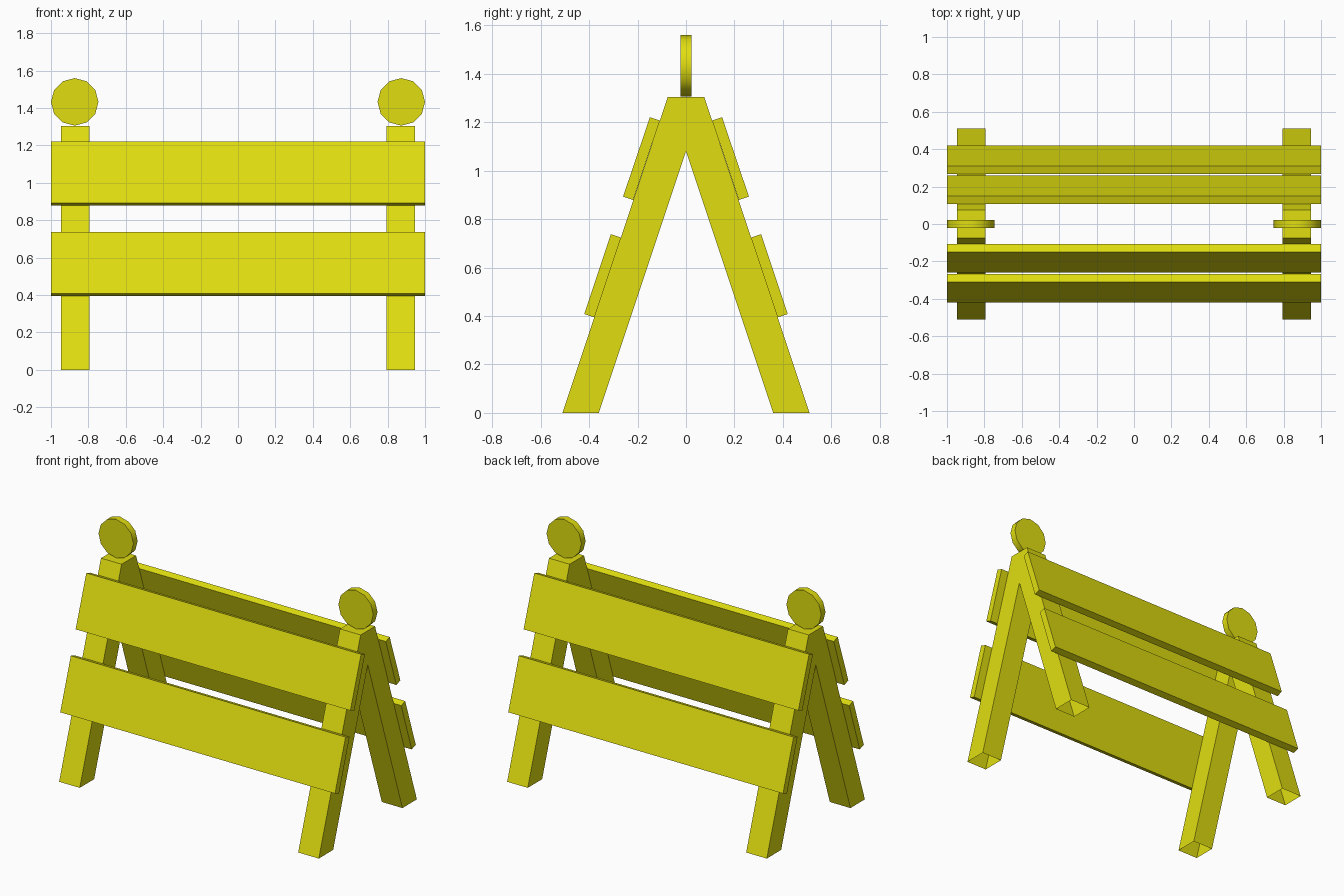
import bpy, bmesh, math
from mathutils import Matrix

cube = bpy.data.objects.get("Cube")
if cube:
    bpy.data.objects.remove(cube)

yellow = bpy.data.materials.new("barrier yellow")
yellow.use_nodes = True
colour = (0.75, 0.73, 0.005, 1)
yellow.diffuse_color = colour
yellow.node_tree.nodes["Principled BSDF"].inputs["Base Color"].default_value = colour


def finish(name, bm):
    """Turn a bmesh into a yellow object."""
    mesh = bpy.data.meshes.new(name)
    bm.to_mesh(mesh)
    bm.free()
    mesh.materials.append(yellow)
    obj = bpy.data.objects.new(name, mesh)
    bpy.context.collection.objects.link(obj)
    return obj


def extrude_profile(name, profile, x0, x1, open_bottom=False):
    """Sweep a (y, z) outline along x."""
    bm = bmesh.new()
    face = bm.faces.new([bm.verts.new((x0, y, z)) for y, z in profile])
    result = bmesh.ops.extrude_face_region(bm, geom=[face], use_keep_orig=True)
    moved = [v for v in result["geom"] if isinstance(v, bmesh.types.BMVert)]
    bmesh.ops.translate(bm, verts=moved, vec=(x1 - x0, 0, 0))
    bmesh.ops.recalc_face_normals(bm, faces=bm.faces)
    if open_bottom:
        feet = [f for f in bm.faces if all(v.co.z < 0.001 for v in f.verts)]
        bmesh.ops.delete(bm, geom=feet, context="FACES_ONLY")
    return finish(name, bm)


# A-shaped end frames, hollow at the feet
frame = [(-0.51, 0), (-0.36, 0), (0, 1.08), (0.36, 0),
         (0.51, 0), (0.075, 1.305), (-0.075, 1.305)]
# Board cross-sections lying against the slope of the frame
boards = {
    "upper": [(0.108, 1.207), (0.149, 1.221), (0.26, 0.893), (0.218, 0.879)],
    "lower": [(0.268, 0.724), (0.31, 0.738), (0.42, 0.408), (0.378, 0.394)],
}

for side, s in (("left", 1), ("right", -1)):
    extrude_profile(side + "_frame", frame, s * 0.795, s * 0.945, True)

    # Round warning lamp standing on the frame
    bm = bmesh.new()
    turn = Matrix.Translation((s * 0.873, 0, 1.433)) @ Matrix.Rotation(math.pi / 2, 4, "X")
    bmesh.ops.create_cone(bm, cap_ends=True, segments=12, radius1=0.127,
                          radius2=0.127, depth=0.044, matrix=turn)
    lamp = finish(side + "_lamp", bm)
    bpy.ops.object.select_all(action="DESELECT")
    lamp.select_set(True)
    bpy.context.view_layer.objects.active = lamp
    bpy.ops.object.shade_smooth_by_angle(angle=math.radians(40))

# Boards across the front and back
for facing, s in (("front", -1), ("back", 1)):
    for level, section in boards.items():
        extrude_profile(f"{facing}_{level}_board", [(s * y, z) for y, z in section], -1, 1)
